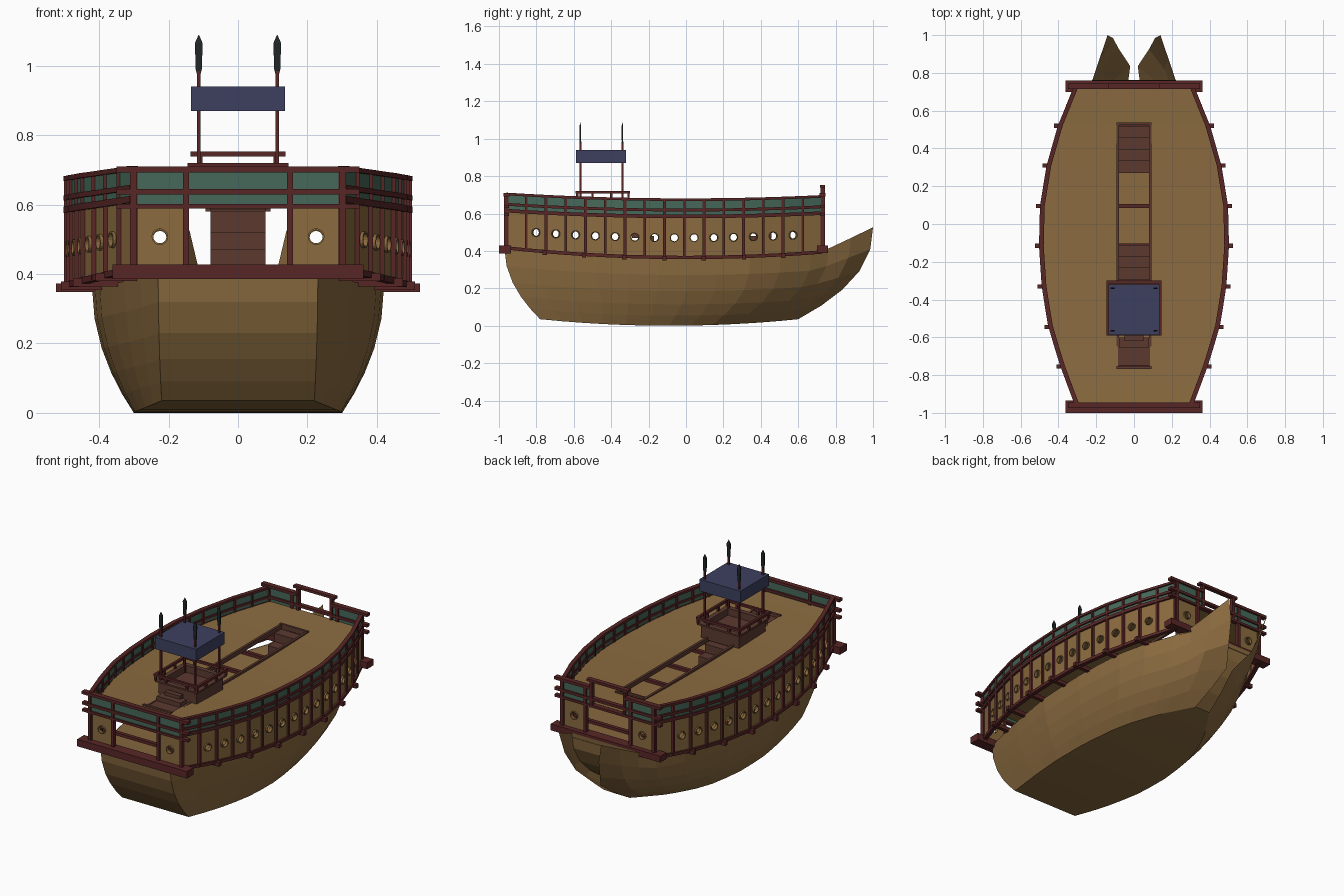
import bpy, bmesh, math
from mathutils import Vector

if "Cube" in bpy.data.objects:
    bpy.data.objects.remove(bpy.data.objects["Cube"])

def mat(name, c):
    m = bpy.data.materials.new(name)
    m.diffuse_color = (*c, 1)
    m.use_nodes = True
    m.node_tree.nodes["Principled BSDF"].inputs["Base Color"].default_value = m.diffuse_color
    return m

WOOD = mat("wood", (.258, .147, .051))
RED = mat("red_timber", (.098, .019, .019))
STEP = mat("stair_timber", (.107, .042, .03))
GREEN = mat("green_panel", (.061, .141, .102))
BLUE = mat("canopy_blue", (.048, .051, .117))
IRON = mat("iron", (.015, .02, .02))

def finish(name, bm, m):
    bmesh.ops.remove_doubles(bm, verts=bm.verts, dist=1e-5)
    bmesh.ops.recalc_face_normals(bm, faces=bm.faces)
    me = bpy.data.meshes.new(name)
    bm.to_mesh(me)
    bm.free()
    me.materials.append(m)
    ob = bpy.data.objects.new(name, me)
    bpy.context.collection.objects.link(ob)
    return ob

def face(bm, pts):
    return bm.faces.new([bm.verts.new(p) for p in pts])

def hexa(bm, a, b):
    """Solid between two matching quads."""
    va, vb = [bm.verts.new(p) for p in a], [bm.verts.new(p) for p in b]
    bm.faces.new(va)
    bm.faces.new(vb[::-1])
    for i in range(4):
        j = (i + 1) % 4
        bm.faces.new((va[i], vb[i], vb[j], va[j]))

def box(bm, x0, x1, y0, y1, z0, z1):
    hexa(bm, [(x0, y0, z0), (x1, y0, z0), (x1, y1, z0), (x0, y1, z0)],
         [(x0, y0, z1), (x1, y0, z1), (x1, y1, z1), (x0, y1, z1)])

def boxes(name, m, *dims):
    bm = bmesh.new()
    for d in dims:
        box(bm, *d)
    return finish(name, bm, m)

def interp(keys, t):
    for (a, va), (b, vb) in zip(keys, keys[1:]):
        if t <= b:
            return va + (vb - va) * max(0, t - a) / (b - a)
    return keys[-1][1]

# Ship lines: sheer of the lower and upper works, plan of the walls, hull breadths
def low(y): return .36 + .05 * (y / .95) ** 2
def up(y): return .03 * (y / .95) ** 2
PLAN = [(-.96, .30), (-.76, .375), (-.55, .44), (-.34, .475), (-.12, .49), (.095, .485),
        (.31, .45), (.52, .39), (.73, .305)]
def wall(y): return interp(PLAN, y)
TOP = [(0, .23), (.1, .29), (.2, .345), (.35, .405), (.5, .42), (.65, .405), (.78, .33), (.88, .22), (1, .14)]
BOT = [(0, .22), (.1, .25), (.2, .275), (.35, .30), (.5, .30), (.65, .28), (.78, .23), (.88, .16), (1, .05)]
ROWS = [0, .15, .32, .52, .76, 1]
STERN_X = [.05, .035, .02, .08, .112, .14]
US = [i / 12 for i in range(11)] + [.88, .94, 1]

def hull_point(u, k):
    v = ROWS[k]
    yb = -.78 - .19 * (1 - (1 - v) ** 2)
    ys = .60 + .40 * (1 - (1 - v) ** 2.3)
    y = yb + (ys - yb) * u
    y_bot, y_top = -.78 + 1.38 * u, -.97 + 1.97 * u
    zb = .035 * ((y_bot + .09) / .69) ** 2
    zt = low(y_top) - .003 + .38 * max(0, y_top - .7)
    b, t = interp(BOT, u), interp(TOP, u)
    x = STERN_X[k] if u == 1 else b + (t - b) * (1 - (1 - v) ** 2)
    return Vector((x, y, zb + (zt - zb) * v))

def mirror(p): return Vector((-p.x, p.y, p.z))

# Hull: curved sides, flat bottom, bow transom, stern transom and lower deck
bm = bmesh.new()
n = len(ROWS)
for u, w in zip(US, US[1:]):
    for k in range(n - 1):
        q = [hull_point(u, k), hull_point(w, k), hull_point(w, k + 1), hull_point(u, k + 1)]
        face(bm, q)
        face(bm, [mirror(p) for p in q][::-1])
    a, b = hull_point(u, 0), hull_point(w, 0)
    face(bm, [a, mirror(a), mirror(b), b])
for k in range(n - 1):
    a, b = hull_point(0, k), hull_point(0, k + 1)
    face(bm, [a, b, mirror(b), mirror(a)])
finish("hull", bm, WOOD)

bm = bmesh.new()
for k in range(n - 1):
    a, b = hull_point(.88, k), hull_point(.88, k + 1)
    face(bm, [a, b, mirror(b), mirror(a)])
finish("stern_transom", bm, WOOD)

bm = bmesh.new()
for u, w in zip(US[:-3], US[1:-2]):
    a, b = hull_point(u, n - 1), hull_point(w, n - 1)
    a.z, b.z = low(a.y) - .005, low(b.y) - .005
    face(bm, [a, b, mirror(b), mirror(a)])
finish("lower_deck", bm, WOOD)

# Upper deck with a long central slot
YS = [-.96 + i * (1.69 / 16) for i in range(17)]
S0, S1, SX = -.76, .53, .085
bm = bmesh.new()
st = sorted(YS + [S0, S1])
for a, b in zip(st, st[1:]):
    za, zb = .592 + up(a), .592 + up(b)
    open_slot = S0 - .001 < a and b < S1 + .001
    for x0, x1 in ((0, 0),) if b - a < 1e-4 else (((-1, -SX), (SX, 1)) if open_slot else ((-1, 1),)):
        if x0 == x1:
            continue
        cl = lambda x, y: max(-wall(y), min(wall(y), x))
        face(bm, [(cl(x0, a), a, za), (cl(x1, a), a, za), (cl(x1, b), b, zb), (cl(x0, b), b, zb)])
finish("upper_deck", bm, WOOD)

# Strips that follow the side walls (rails and green bands)
def side_strip(name, m, f0, f1, inn, out):
    bm = bmesh.new()
    for s in (1, -1):
        for a, b in zip(YS, YS[1:]):
            ring = [[(s * (wall(y) + d), y, f(y)) for d, f in ((-inn, f0), (out, f0), (out, f1), (-inn, f1))]
                    for y in (a, b)]
            hexa(bm, *ring)
    return finish(name, bm, m)

def upz(z): return lambda y: z + up(y)
side_strip("side_sill", RED, lambda y: low(y) - .004, lambda y: low(y) + .014, .012, .012)
side_strip("side_low_rail", RED, upz(.575), upz(.594), .008, .013)
side_strip("side_mid_rail", RED, upz(.611), upz(.626), .008, .013)
side_strip("side_top_rail", RED, upz(.667), upz(.681), .012, .013)
side_strip("side_green_band", GREEN, upz(.59), upz(.67), .004, .003)

# Wall panels with round ports, and the frame around each port
def panel(bm, rings, p, q, zp, zq, hole=True):
    p, q = Vector((*p, 0)), Vector((*q, 0))
    d = q - p
    L = d.length
    nrm = Vector((d.y, -d.x, 0)).normalized()
    def at(s, z01):
        z0 = zp[0] + (zq[0] - zp[0]) * s
        z1 = zp[1] + (zq[1] - zp[1]) * s
        return p + d * s + Vector((0, 0, z0 + (z1 - z0) * z01))
    if not hole:
        face(bm, [at(0, 0), at(1, 0), at(1, 1), at(0, 1)])
        return
    c, N = at(.5, .5), 16
    def circ(i, r):
        t = 2 * math.pi * i / N
        return c + d / L * (r * math.cos(t)) + Vector((0, 0, r * math.sin(t)))
    def rim(i):
        t = 2 * math.pi * i / N
        m = max(abs(math.cos(t)), abs(math.sin(t)))
        return at(.5 + .5 * math.cos(t) / m, .5 + .5 * math.sin(t) / m)
    for i in range(N):
        face(bm, [circ(i, .021), rim(i), rim(i + 1), circ(i + 1, .021)])
        hexa(rings, *[[circ(j, .019) - nrm * .009, circ(j, .024) - nrm * .009,
                       circ(j, .024) + nrm * .009, circ(j, .019) + nrm * .009] for j in (i, i + 1)])

bm, rings = bmesh.new(), bmesh.new()
for s in (1, -1):
    for i, (a, b) in enumerate(zip(YS, YS[1:])):
        panel(bm, rings, (s * wall(a), a), (s * wall(b), b), (low(a), .58 + up(a)), (low(b), .58 + up(b)), 0 < i < 15)
    for y, zt in ((-.96, .60), (.73, .595)):
        panel(bm, rings, (s * .145, y), (s * .305, y), (.415, zt), (.415, zt))
finish("wall_panels", bm, WOOD).modifiers.new("thickness", "SOLIDIFY").thickness = .008
finish("port_frames", rings, WOOD)

# Side posts
bm = bmesh.new()
for s in (1, -1):
    for y in YS:
        x = s * wall(y)
        box(bm, x - .011, x + .011, y - .007, y + .007, low(y), .672 + up(y))
finish("side_posts", bm, RED)

# Cross beams through the hull top
boxes("cross_beams", RED, *[(-w, w, y - .011, y + .011, low(y) - .012, low(y) + .012)
      for y in (-.755, -.545, -.33, -.115, .095, .31, .52) for w in [wall(y) + .034]])

# End walls: sills, posts, rails and green boards
boxes("bow_sill", RED, (-.362, .362, -1, -.935, .386, .428))
boxes("stern_sill", RED, (-.362, .362, .70, .76, .39, .428))
for nm, y in (("bow", -.96), ("stern", .73)):
    d = []
    for s in (-1, 1):
        for x in (.15, .302):
            d.append((s * x - .009, s * x + .009, y - .012, y + .012, .42, .70))
    d += [(-.35, .35, y - .013, y + .013, z0, z1) for z0, z1 in ((.588, .602), (.629, .645))]
    spans = ((-.35, .35),) if y < 0 else ((-.35, -.11), (.11, .35))
    d += [(a, b, y - .015, y + .015, .692, .709) for a, b in spans]
    boxes(nm + "_frame", RED, *d)
    boxes(nm + "_green_boards", GREEN, *[(max(a, -.3), min(b, .3), y - .004, y + .004, .60, .695) for a, b in spans])

# Stern gate
boxes("stern_gate", RED, (-.118, -.102, .718, .742, .60, .74), (.102, .118, .718, .742, .60, .74),
      (-.137, .137, .716, .744, .738, .753))

# Slot coaming, aft stair and the boards around the pavilion
boxes("slot_coaming", STEP, (-.093, -.079, S0, S1, .58, .606), (.079, .093, S0, S1, .58, .606),
      (-.093, .093, S0 - .007, S0 + .007, .59, .62), (-.093, .093, S1 - .007, S1 + .007, .58, .61))
bm = bmesh.new()
for y0, y1, up_dir in ((.27, .52, 1), (-.35, -.11, -1)):
    for i in range(4):
        h = (y1 - y0) / 4
        a = y0 + i * h if up_dir > 0 else y1 - (i + 1) * h
        z = .43 + i * .05
        box(bm, -.079, .079, a, a + h, z - .06, z)
finish("stairs", bm, STEP)
boxes("front_steps", STEP, (-.079, .079, -.75, -.655, .585, .602), (-.079, .079, -.655, -.60, .60, .63),
      (-.05, .05, -.62, -.59, .63, .65))

# Pavilion: low box, railing, posts, canopy and spear tips
px, y0, y1 = .145, -.59, -.30
def frame(x, a, b, t, z0, z1):
    return [(-x, x, a, a + t, z0, z1), (-x, x, b - t, b, z0, z1),
            (-x, -x + t, a, b, z0, z1), (x - t, x, a, b, z0, z1)]
boxes("pavilion_base", STEP, *frame(.125, y0 + .02, y1 - .02, .012, .59, .672), (-.12, .12, -.57, -.32, .625, .64),
      *frame(.14, y0 + .005, y1 - .005, .028, .672, .682))
rail = frame(px, y0, y1, .014, .706, .72)
rail += [(x - .006, x + .006, y - .006, y + .006, .68, .708) for x in (-.137, -.07, .07, .137) for y in (y0 + .008, y1 - .008)]
rail += [(s * .137 - .006, s * .137 + .006, y - .006, y + .006, .68, .708) for s in (-1, 1) for y in (-.5, -.4)]
boxes("pavilion_railing", RED, *rail)
corners = [(s * .113, y) for s in (-1, 1) for y in (-.565, -.34)]
boxes("pavilion_posts", RED, *[(x - .005, x + .005, y - .005, y + .005, .62, .985) for x, y in corners])
boxes("canopy", BLUE, (-.135, .135, -.588, -.32, .87, .94))
bm = bmesh.new()
for x, y in corners:
    prof = [(.005, .975), (.009, .99), (.011, 1.065), (.001, 1.088)]
    for (r0, za), (r1, zb) in zip(prof, prof[1:]):
        hexa(bm, *[[(x - r, y - r * .4, z), (x + r, y - r * .4, z), (x + r, y + r * .4, z), (x - r, y + r * .4, z)]
                   for r, z in ((r0, za), (r1, zb))])
finish("spear_tips", bm, IRON)
